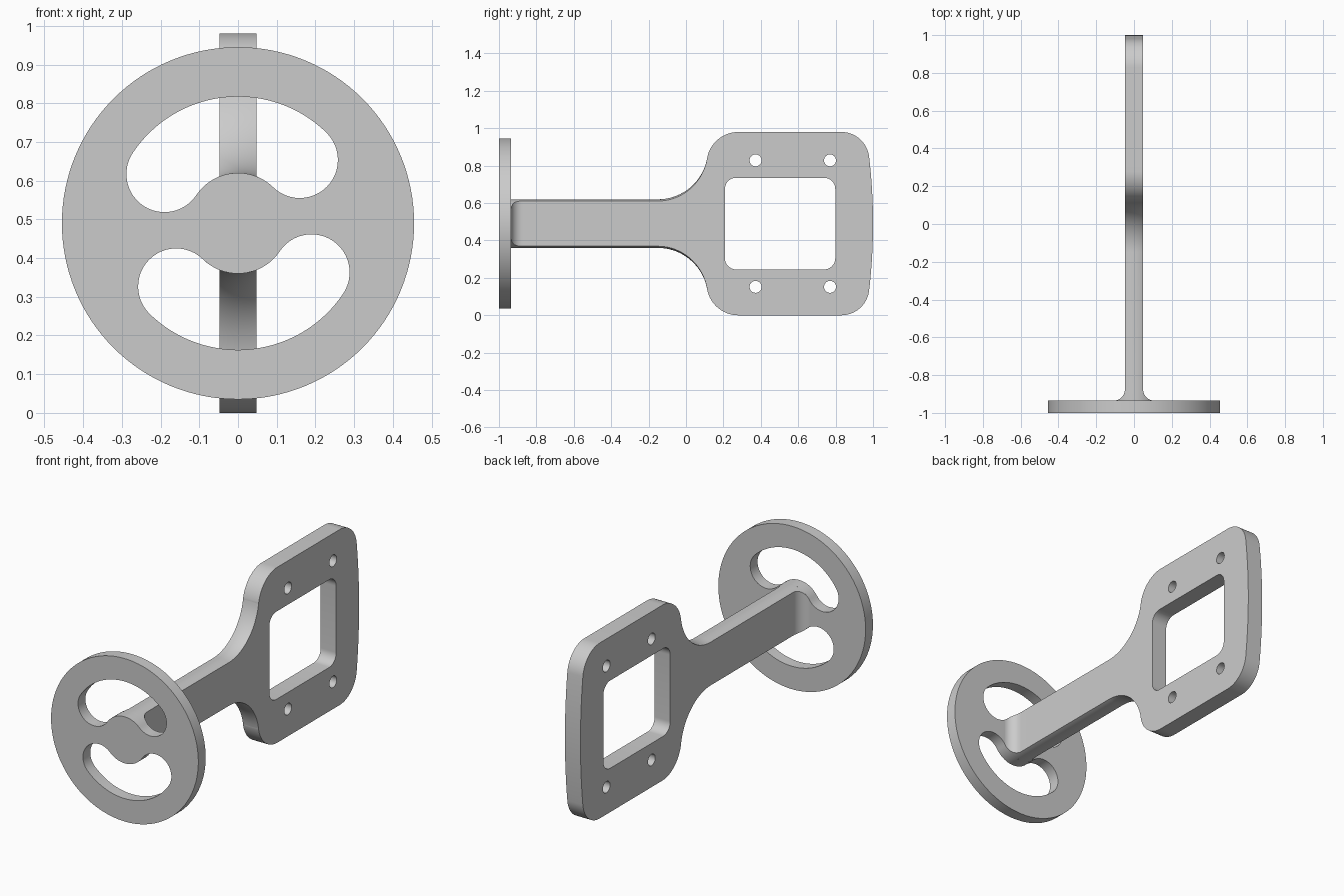
import bpy, bmesh
from math import sin, cos, pi, radians, sqrt
from mathutils import Matrix

if "Cube" in bpy.data.objects:
    bpy.data.objects.remove(bpy.data.objects["Cube"])

MID = 0.49        # height of the centre axis
HALF = 0.048      # half thickness of arm and frame
HUB = 0.13        # hub radius
DISC_BACK = -0.935

grey = bpy.data.materials.new("plain grey")
grey.use_nodes = True
colour = (0.6, 0.6, 0.6, 1)
grey.diffuse_color = colour
grey.node_tree.nodes["Principled BSDF"].inputs["Base Color"].default_value = colour


def arc(cx, cy, r, start, end, n=24):
    angles = [radians(start + (end - start) * i / n) for i in range(n + 1)]
    return [(cx + r * cos(a), cy + r * sin(a)) for a in angles]


def finish(name, bm):
    bmesh.ops.remove_doubles(bm, verts=bm.verts, dist=0.00005)
    bmesh.ops.recalc_face_normals(bm, faces=bm.faces)
    mesh = bpy.data.meshes.new(name)
    bm.to_mesh(mesh)
    bm.free()
    mesh.materials.append(grey)
    obj = bpy.data.objects.new(name, mesh)
    bpy.context.collection.objects.link(obj)
    bpy.ops.object.select_all(action='DESELECT')
    obj.select_set(True)
    bpy.context.view_layer.objects.active = obj
    bpy.ops.object.shade_smooth_by_angle(angle=radians(30))
    return obj


def extruded(name, loops, half_depth, matrix):
    """Fill an outline with holes, thicken it and place it."""
    curve = bpy.data.curves.new(name + "_outline", 'CURVE')
    curve.dimensions = '2D'
    curve.fill_mode = 'BOTH'
    curve.extrude = half_depth
    for loop in loops:
        spline = curve.splines.new('POLY')
        spline.points.add(len(loop) - 1)
        for point, (u, v) in zip(spline.points, loop):
            point.co = (u, v, 0, 1)
        spline.use_cyclic_u = True
    helper = bpy.data.objects.new(name + "_outline", curve)
    bpy.context.collection.objects.link(helper)
    bpy.context.view_layer.update()
    mesh = bpy.data.meshes.new_from_object(
        helper.evaluated_get(bpy.context.evaluated_depsgraph_get()))
    bm = bmesh.new()
    bm.from_mesh(mesh)
    bm.transform(matrix)
    bpy.data.objects.remove(helper)
    bpy.data.curves.remove(curve)
    bpy.data.meshes.remove(mesh)
    return finish(name, bm)


# Round end disc with two kidney openings, half a turn apart
def kidney(turn):
    rim, a, b = 0.327, 45.7 + turn, 146.2 + turn
    lobe, reach = (rim - HUB) / 2, (rim + HUB) / 2

    def end(angle, start):
        t = radians(angle)
        return arc(reach * cos(t), reach * sin(t), lobe, start, start + 180)
    return (arc(0, 0, rim, a, b, 40)[:-1] + end(b, b)[:-1]
            + arc(0, 0, HUB, b, a)[:-1] + end(a, a + 180)[:-1])


disc_depth = (1 + DISC_BACK) / 2
extruded("end_disc", [arc(0, 0, 0.455, 0, 360, 128)[:-1], kidney(0), kidney(180)],
         disc_depth,
         Matrix.Translation((0, -1 + disc_depth, MID)) @ Matrix.Rotation(pi / 2, 4, 'X'))

# Rectangular frame with rounded corners, a bowed back edge, a window and bolt holes
upper = (arc(1 - 3.05, 0, 3.05, 0, 6.7, 12)[:-1]
         + arc(0.83, 0.34, 0.15, 6.7, 90)
         + arc(0.28, 0.32, 0.17, 90, 169.8))
outline = upper + [(u, -v) for u, v in reversed(upper[1:])]

y0, y1, h, r = 0.208, 0.798, 0.245, 0.06
window = (arc(y1 - r, h - r, r, 0, 90, 10) + arc(y0 + r, h - r, r, 90, 180, 10)
          + arc(y0 + r, r - h, r, 180, 270, 10) + arc(y1 - r, r - h, r, 270, 360, 10))
bolt_holes = [arc(y, z, 0.032, 0, 360, 32)[:-1] for y in (0.372, 0.77) for z in (-0.338, 0.338)]
to_side = Matrix(((0, 0, 1, 0), (1, 0, 0, 0), (0, 1, 0, MID), (0, 0, 0, 1)))
extruded("mounting_frame", [outline, window] + bolt_holes, HALF, to_side)

# Arm lofted along y: (y, half width, half height, crown strength)
stations = []
fillet, flare = 0.06, 0.267
for i in range(13):
    t = pi / 2 * i / 12
    stations.append((DISC_BACK + fillet * (1 - cos(t)), HALF + fillet * (1 - sin(t)), HUB, 1))
for i in range(25):
    t = radians(79.8) * i / 24
    stations.append((-0.15 + flare * sin(t), HALF, HUB + flare * (1 - cos(t)), cos(t)))

bm = bmesh.new()
rings, steps = [], 16
for y, width, height, crown in stations:
    top = []
    for i in range(steps + 1):
        x = width * (2 * i / steps - 1)
        top.append((x, height - crown * (HUB - sqrt(HUB * HUB - x * x))))
    section = top + [(x, -z) for x, z in reversed(top)]
    rings.append([bm.verts.new((x, y, MID + z)) for x, z in section])
for first, second in zip(rings, rings[1:]):
    for i in range(len(first)):
        j = (i + 1) % len(first)
        bm.faces.new((first[i], first[j], second[j], second[i]))
bm.faces.new(rings[0])
bm.faces.new(rings[-1])
finish("connecting_arm", bm)
